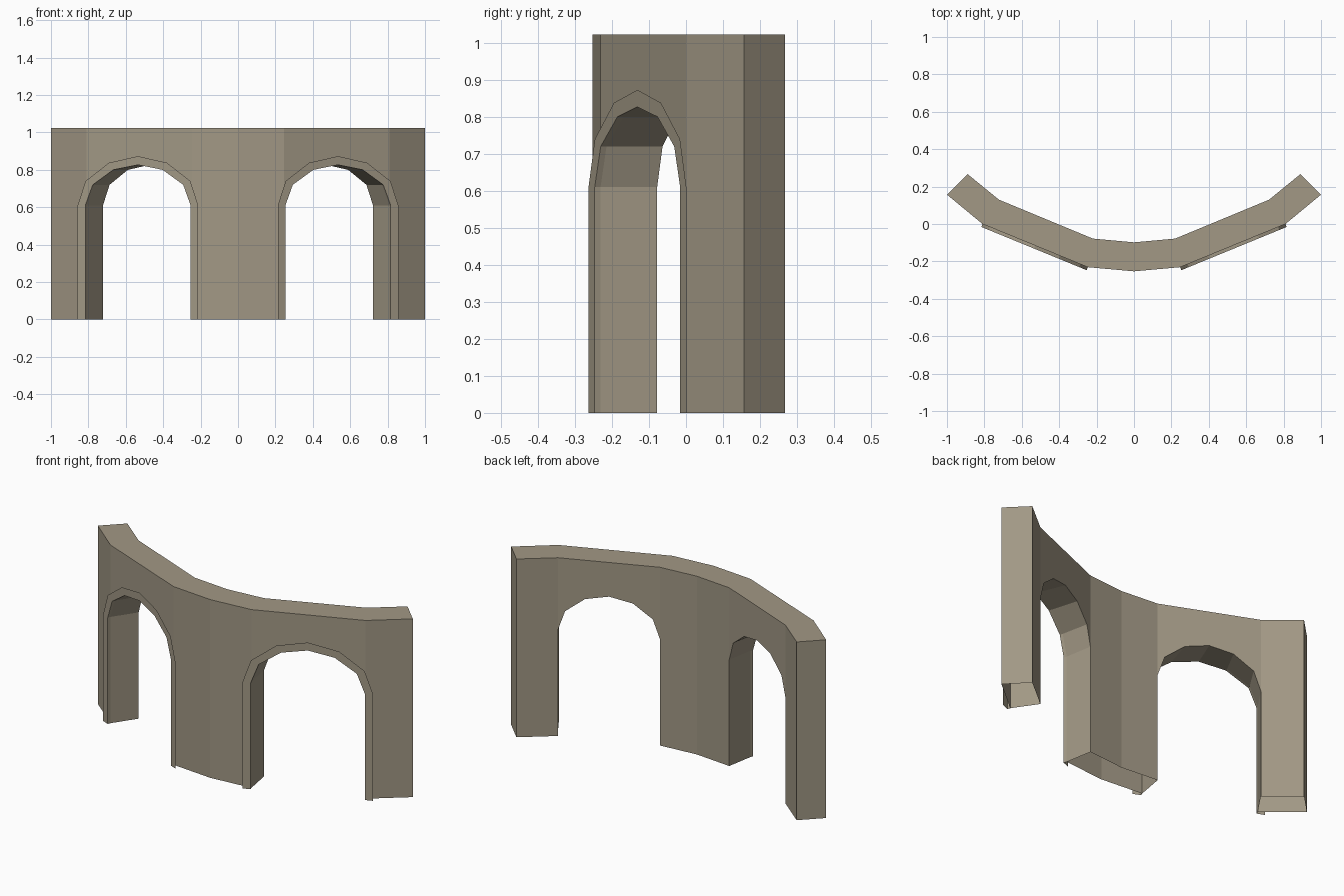
import bpy, bmesh
from mathutils import Vector

if "Cube" in bpy.data.objects:
    bpy.data.objects.remove(bpy.data.objects["Cube"])

stone = bpy.data.materials.new("tan stone")
stone.diffuse_color = (0.36, 0.315, 0.235, 1)
stone.use_nodes = True
stone.node_tree.nodes["Principled BSDF"].inputs["Base Color"].default_value = stone.diffuse_color

TOP, SPRING = 1.023, 0.61
# Plan outline of the right half (x, y): front and back of the wall
FRONT_HALF = [(0, -0.253), (0.247, -0.231), (0.81, 0.0), (1.0, 0.157)]
BACK_HALF = [(0, -0.098), (0.22, -0.078), (0.722, 0.13), (0.89, 0.267)]


def full(half):
    return [Vector((-x, y, 0)) for x, y in reversed(half[1:])] + [Vector((x, y, 0)) for x, y in half]


FRONT, BACK = full(FRONT_HALF), full(BACK_HALF)
# Arch profiles: (position across the panel -1..1, height)
INNER = [(-1, SPRING), (-0.86, 0.72), (-0.47, 0.80), (0, 0.827),
         (0.47, 0.80), (0.86, 0.72), (1, SPRING)]
OUTER = [(-1, SPRING), (-0.87, 0.74), (-0.48, 0.838), (0, 0.873),
         (0.48, 0.838), (0.87, 0.74), (1, SPRING)]


def along(a, b, profile):
    """Place an arch profile on the vertical panel from a to b."""
    return [a.lerp(b, (t + 1) / 2) + Vector((0, 0, z)) for t, z in profile]


def up(p, z):
    return Vector((p.x, p.y, z))


def add(bm, *pts):
    return bm.faces.new([bm.verts.new(p) for p in pts])


def finish(bm, name):
    bmesh.ops.remove_doubles(bm, verts=bm.verts, dist=1e-4)
    bmesh.ops.recalc_face_normals(bm, faces=bm.faces)
    bm.normal_update()
    # largest front-facing face must point to -y
    ref = max((f for f in bm.faces if abs(f.normal.z) < 0.1 and abs(f.normal.y) > 0.8),
              key=lambda f: -f.calc_center_median().y)
    if ref.normal.y > 0:
        bmesh.ops.reverse_faces(bm, faces=bm.faces)
    me = bpy.data.meshes.new(name)
    bm.to_mesh(me)
    bm.free()
    me.materials.append(stone)
    ob = bpy.data.objects.new(name, me)
    bpy.context.collection.objects.link(ob)


# Curved wall: piers, arched panels, top, ends (open underneath)
bm = bmesh.new()


def upright(a, b, bands=((0, SPRING), (SPRING, TOP))):
    for lo, hi in bands:
        add(bm, up(a, lo), up(b, lo), up(b, hi), up(a, hi))


for i in range(6):
    f0, f1, b0, b1 = FRONT[i], FRONT[i + 1], BACK[i], BACK[i + 1]
    add(bm, up(f0, TOP), up(f1, TOP), up(b1, TOP), up(b0, TOP))
    if i in (1, 4):
        fa, ba = along(f0, f1, INNER), along(b0, b1, INNER)
        add(bm, *fa, up(f1, TOP), up(f0, TOP))
        add(bm, *ba, up(b1, TOP), up(b0, TOP))
        for k in range(6):                      # arch underside
            add(bm, fa[k], fa[k + 1], ba[k + 1], ba[k])
        for f, b in ((f0, b0), (f1, b1)):       # pier sides
            upright(f, b, ((0, SPRING),))
    else:
        upright(f0, f1)
        upright(b0, b1)
upright(FRONT[0], BACK[0])
upright(FRONT[6], BACK[6])
finish(bm, "curved_wall")

# Raised arch trims: flat band plus its inner edge
for i, name in ((1, "left_arch_trim"), (4, "right_arch_trim")):
    a, b = FRONT[i], FRONT[i + 1]
    d = (b - a).normalized()
    n = Vector((d.y, -d.x, 0)) * 0.017
    w = d * 0.044
    legs = lambda p: [(-1, 0)] + p + [(1, 0)]
    wall = along(a, b, legs(INNER))
    inner = along(a + n, b + n, legs(INNER))
    outer = along(a + n - w, b + n + w, legs(OUTER))
    bm = bmesh.new()
    for k in range(8):
        add(bm, outer[k], outer[k + 1], inner[k + 1], inner[k])
        add(bm, inner[k], inner[k + 1], wall[k + 1], wall[k])
    finish(bm, name)
